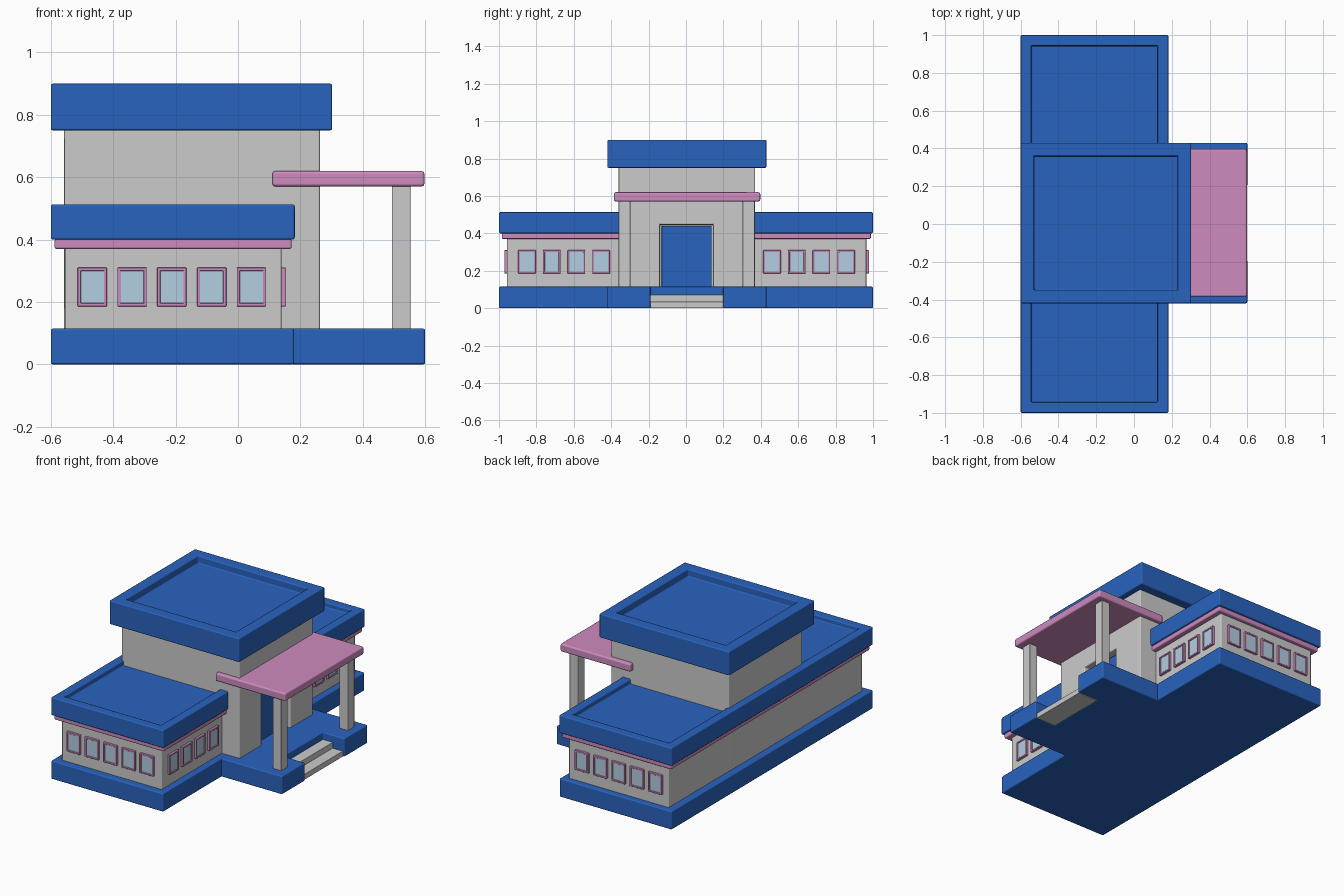
import bpy, bmesh
from mathutils import Matrix, Vector

if "Cube" in bpy.data.objects:
    bpy.data.objects.remove(bpy.data.objects["Cube"])


def material(name, rgb):
    m = bpy.data.materials.new(name)
    m.diffuse_color = (*rgb, 1)
    m.use_nodes = True
    m.node_tree.nodes["Principled BSDF"].inputs["Base Color"].default_value = m.diffuse_color
    return m


BLUE = material("blue", (0.022, 0.125, 0.52))
PINK = material("pink", (0.62, 0.26, 0.52))
GLASS = material("glass", (0.45, 0.62, 0.76))


def finish(name, bm, mat=None, bevel=0.007):
    bmesh.ops.recalc_face_normals(bm, faces=bm.faces)
    for f in bm.faces:
        f.smooth = bevel > 0
    me = bpy.data.meshes.new(name)
    bm.to_mesh(me)
    bm.free()
    ob = bpy.data.objects.new(name, me)
    bpy.context.collection.objects.link(ob)
    if mat:
        me.materials.append(mat)
    if bevel:
        b = ob.modifiers.new("soft_edges", 'BEVEL')
        b.width, b.segments, b.limit_method = bevel, 2, 'ANGLE'
        b.harden_normals = True
    return ob


def box_bm(x, y, z):
    bm = bmesh.new()
    size = Vector((x[1] - x[0], y[1] - y[0], z[1] - z[0]))
    mid = Vector((sum(x), sum(y), sum(z))) / 2
    bmesh.ops.create_cube(bm, size=1, matrix=Matrix.Translation(mid) @ Matrix.Diagonal((*size, 1)))
    return bm


def box(name, x, y, z, mat=None, bevel=0.007):
    return finish(name, box_bm(x, y, z), mat, bevel)


def tray_roof(name, x, y, z, rim, depth):
    """Slab with a sunken panel in its top."""
    bm = box_bm(x, y, z)
    bm.normal_update()
    top = max(bm.faces, key=lambda f: f.calc_center_median().z)
    bmesh.ops.inset_region(bm, faces=[top], thickness=rim)
    new = bmesh.ops.extrude_discrete_faces(bm, faces=[top])["faces"][0]
    bmesh.ops.translate(bm, verts=new.verts, vec=(0, 0, -depth))
    return finish(name, bm, BLUE)


def window(name, centre, along, out):
    """Ring frame and pane; along = width direction, out = facing direction."""
    w, h, t, proud = 0.047, 0.062, 0.01, 0.014
    a, o, c, up = Vector(along), Vector(out), Vector(centre), Vector((0, 0, 1))
    bm = bmesh.new()
    quad = ((-1, -1), (1, -1), (1, 1), (-1, 1))
    rings = [[bm.verts.new(c + a * u * (w - i) + up * v * (h - i) + o * d) for u, v in quad]
             for i, d in ((0, -0.005), (0, proud), (t, proud), (t, -0.005))]
    for r, s in zip(rings, rings[1:] + rings[:1]):
        for k in range(4):
            j = (k + 1) % 4
            bm.faces.new((r[k], r[j], s[j], s[k]))
    finish(name + "_frame", bm, PINK, 0.002)
    bm = bmesh.new()
    bm.faces.new([bm.verts.new(c + a * u * (w - t) + up * v * (h - t) + o * 0.005) for u, v in quad])
    pane = finish(name + "_pane", bm, GLASS, 0)
    s = pane.modifiers.new("thickness", 'SOLIDIFY')
    s.thickness, s.offset = 0.008, 0


# Plinth under the long wing, and porch plinth notched for the steps
box("wing_plinth", (-0.6, 0.18), (-1, 1), (0, 0.115), BLUE)
bm = bmesh.new()
plan = [(0.17, -0.42), (0.6, -0.42), (0.6, -0.19), (0.45, -0.19),
        (0.45, 0.20), (0.6, 0.20), (0.6, 0.43), (0.17, 0.43)]
face = bm.faces.new([bm.verts.new((x, y, 0)) for x, y in plan])
ext = bmesh.ops.extrude_face_region(bm, geom=[face])["geom"]
bmesh.ops.translate(bm, verts=[g for g in ext if isinstance(g, bmesh.types.BMVert)], vec=(0, 0, 0.115))
finish("porch_plinth", bm, BLUE)

# Entrance steps
box("lower_step", (0.45, 0.59), (-0.19, 0.20), (0, 0.035), bevel=0.003)
box("upper_step", (0.45, 0.52), (-0.19, 0.20), (0.034, 0.072), bevel=0.003)

# Long low wing: walls, trim band and sunken roof
box("wing_walls", (-0.555, 0.14), (-0.957, 0.964), (0.10, 0.38))
box("wing_trim", (-0.588, 0.172), (-0.985, 0.988), (0.37, 0.402), PINK)
tray_roof("wing_roof", (-0.6, 0.182), (-1, 1), (0.4, 0.513), 0.08, 0.03)

# Central hall with a recessed doorway
hall = box("hall_walls", (-0.557, 0.263), (-0.36, 0.37), (0.10, 0.76))
cutter = box("doorway_cutter", (0.21, 0.4), (-0.14, 0.145), (0.113, 0.447), bevel=0)
cutter.hide_render = True
cutter.hide_viewport = True
cut = hall.modifiers.new("doorway", 'BOOLEAN')
cut.operation, cut.object, cut.solver = 'DIFFERENCE', cutter, 'EXACT'
hall.modifiers.move(1, 0)
box("door", (0.2, 0.225), (-0.13, 0.137), (0.113, 0.44), BLUE, 0.003)
tray_roof("hall_roof", (-0.6, 0.302), (-0.42, 0.43), (0.75, 0.9), 0.1, 0.045)

# Porch canopy and posts
box("porch_canopy", (0.11, 0.598), (-0.385, 0.397), (0.57, 0.62), PINK, 0.01)
for side, y in (("left", (-0.36, -0.297)), ("right", (0.302, 0.367))):
    box(side + "_porch_post", (0.493, 0.553), y, (0.11, 0.58), bevel=0.004)

# Windows: five on each wing end, four on each wing front
for i in range(5):
    x = -0.467 + i * 0.1275
    window(f"front_end_window_{i}", (x, -0.957, 0.248), (1, 0, 0), (0, -1, 0))
    window(f"back_end_window_{i}", (x, 0.964, 0.248), (1, 0, 0), (0, 1, 0))
for i in range(4):
    for side, s in (("front", -1), ("back", 1)):
        y = s * (0.457 + i * 0.132) + 0.003
        window(f"{side}_side_window_{i}", (0.14, y, 0.248), (0, 1, 0), (1, 0, 0))
